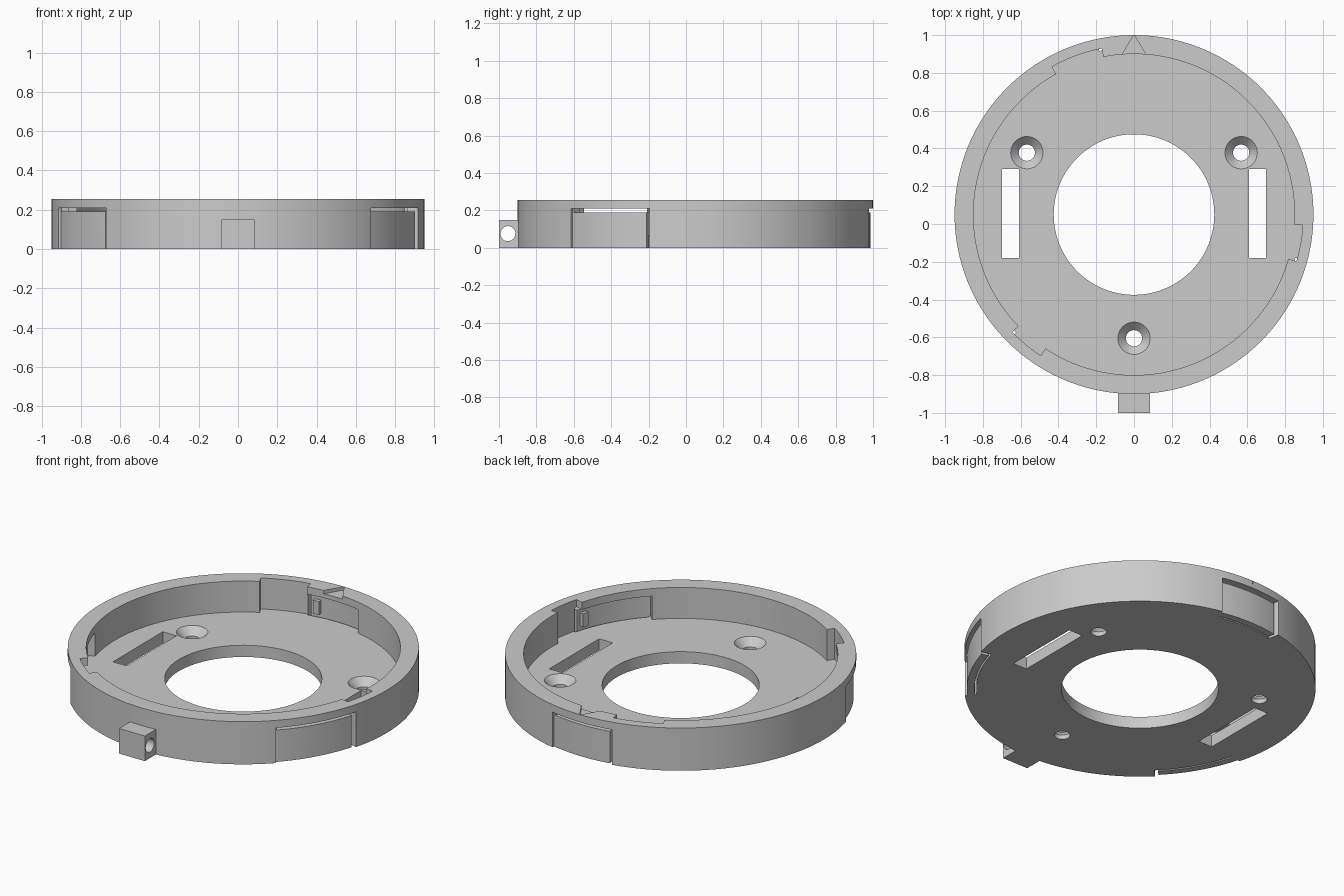
import bpy, bmesh
from math import sin, cos, radians, pi
from mathutils import Matrix

cube = bpy.data.objects.get("Cube")
if cube:
    bpy.data.objects.remove(cube, do_unlink=True)

CY = 0.05                      # ring centre in y
R_OUT, R_IN, R_HOLE = 0.95, 0.85, 0.425
HEIGHT, FLOOR = 0.255, 0.07
R_CHAN, R_ARM = 0.895, 0.936   # channel depth, outer face of the spring arms
ARM_TOP, SLIT_TOP = 0.19, 0.21

grey = bpy.data.materials.new("light_grey")
grey.use_nodes = True
grey.diffuse_color = (0.6, 0.6, 0.6, 1)
grey.node_tree.nodes["Principled BSDF"].inputs["Base Color"].default_value = (0.6, 0.6, 0.6, 1)


def make(name, bm):
    bmesh.ops.recalc_face_normals(bm, faces=bm.faces)
    mesh = bpy.data.meshes.new(name)
    bm.to_mesh(mesh)
    bm.free()
    mesh.materials.append(grey)
    obj = bpy.data.objects.new(name, mesh)
    bpy.context.collection.objects.link(obj)
    return obj


def prism(name, outline, z0, z1):
    bm = bmesh.new()
    low = [bm.verts.new((x, y, z0)) for x, y in outline]
    high = [bm.verts.new((x, y, z1)) for x, y in outline]
    bm.faces.new(low)
    bm.faces.new(high)
    for i in range(len(low)):
        bm.faces.new((low[i - 1], low[i], high[i], high[i - 1]))
    return make(name, bm)


def polar(r, a):
    return r * cos(radians(a)), CY + r * sin(radians(a))


def sector(name, r0, r1, a0, a1, z0, z1):
    n = max(2, int((a1 - a0) / 2))
    angles = [a0 + (a1 - a0) * i / n for i in range(n + 1)]
    outline = [polar(r1, a) for a in angles] + [polar(r0, a) for a in reversed(angles)]
    return prism(name, outline, z0, z1)


def box(name, x0, x1, y0, y1, z0, z1):
    return prism(name, [(x0, y0), (x1, y0), (x1, y1), (x0, y1)], z0, z1)


def lathe(name, profile, steps):
    bm = bmesh.new()
    rings = [[bm.verts.new((*polar(r, 360 * i / steps), z)) for r, z in profile]
             for i in range(steps)]
    for i in range(steps):
        a, b = rings[i - 1], rings[i]
        for j in range(len(profile)):
            bm.faces.new((a[j - 1], b[j - 1], b[j], a[j]))
    return make(name, bm)


def cylinder(name, r0, r1, depth, matrix):
    bm = bmesh.new()
    bmesh.ops.create_cone(bm, cap_ends=True, segments=40, radius1=r0, radius2=r1,
                          depth=depth, matrix=matrix)
    return make(name, bm)


def cut(target, cutter):
    mod = target.modifiers.new("cut", "BOOLEAN")
    mod.operation, mod.solver, mod.object = "DIFFERENCE", "EXACT", cutter
    bpy.context.view_layer.update()
    graph = bpy.context.evaluated_depsgraph_get()
    mesh = bpy.data.meshes.new_from_object(target.evaluated_get(graph))
    target.modifiers.clear()
    target.data = mesh
    bpy.data.objects.remove(cutter, do_unlink=True)


# Ring body: floor plate with a raised rim
body = lathe("ring_body", [(R_HOLE, 0), (R_OUT, 0), (R_OUT, HEIGHT), (R_IN, HEIGHT),
                           (R_IN, FLOOR), (R_HOLE, FLOOR)], 160)

# Countersunk screw holes
for a in (30, 150, 270):
    x, y = polar(0.655, a)
    cut(body, cylinder("screw_bore", 0.043, 0.043, 0.4, Matrix.Translation((x, y, 0))))
    cut(body, cylinder("countersink", 0.04, 0.0885, 0.05, Matrix.Translation((x, y, 0.048))))

# Long strap slots
for x in (-0.655, 0.655):
    cut(body, box("slot", x - 0.045, x + 0.045, -0.18, 0.29, -0.1, 0.15))

# Bayonet locks: (arm root, arm tip, far end of the entry notch)
locks = [(-44.5, -16, -3.5), (78, 101, 119), (195.5, 224, 236.5)]
for root, tip, end in locks:
    cut(body, sector("entry_notch", 0.8, R_CHAN, tip, end, FLOOR, 0.4))
    cut(body, sector("channel", 0.8, R_CHAN, root, tip + 0.2, FLOOR, SLIT_TOP))
    cut(body, sector("arm_recess", R_ARM, 1.1, root, tip + 1, -0.1, SLIT_TOP))
    cut(body, sector("arm_top_slit", 0.87, 1.1, root + 0.6, tip + 1, ARM_TOP, SLIT_TOP))
    cut(body, sector("arm_end_slit", 0.885, 1.1, tip - 0.2, tip + 1, -0.1, SLIT_TOP))
    cut(body, sector("arm_floor_slit", 0.885, R_CHAN, root + 0.6, tip, -0.1, 0.1))
    # Detent tooth on the inside of the arm
    sector("detent_tooth", 0.872, R_CHAN + 0.01, tip - 4, tip - 1.6, 0.09, 0.17)

# Engraved index arrow on the rim
cut(body, prism("arrow", [(-0.063, 0.897), (0.063, 0.897), (0, 1.002)], HEIGHT - 0.02, 0.4))

# Front lug with a cross hole
lug = box("front_lug", -0.085, 0.085, -1, -0.89, 0, 0.15)
cut(lug, cylinder("lug_bore", 0.04, 0.04, 0.5,
                  Matrix.Translation((0, -0.952, 0.076)) @ Matrix.Rotation(pi / 2, 4, "Y")))

# Smooth the round walls, keep edges sharp
for obj in [o for o in bpy.context.collection.objects if o.type == "MESH"]:
    bpy.ops.object.select_all(action="DESELECT")
    obj.select_set(True)
    bpy.context.view_layer.objects.active = obj
    bpy.ops.object.shade_smooth_by_angle(angle=radians(25))
